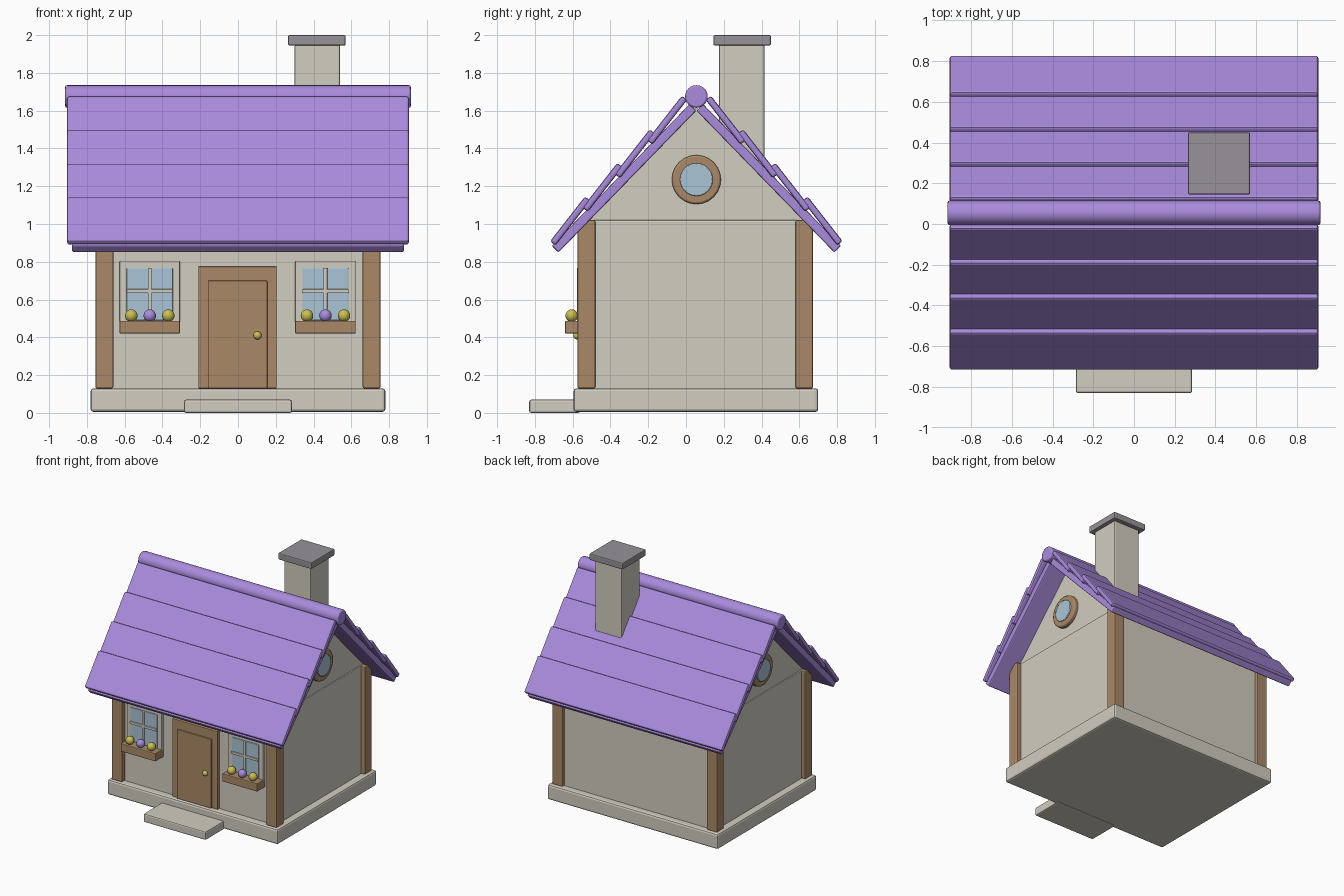
import bpy, bmesh, math
from mathutils import Matrix

old = bpy.data.objects.get("Cube")
if old:
    bpy.data.objects.remove(old, do_unlink=True)

MID = 0.055  # depth position of the ridge line


def material(name, rgb):
    m = bpy.data.materials.new(name)
    m.use_nodes = True
    m.diffuse_color = (*rgb, 1)
    m.node_tree.nodes["Principled BSDF"].inputs["Base Color"].default_value = (*rgb, 1)
    return m


CREAM = material("cream plaster", (0.64, 0.61, 0.53))
PURPLE = material("purple roof", (0.40, 0.26, 0.72))
WOOD = material("brown wood", (0.40, 0.25, 0.135))
GLASS = material("pale blue glass", (0.40, 0.56, 0.67))
GREY = material("grey stone", (0.31, 0.29, 0.32))
YELLOW = material("yellow", (0.60, 0.52, 0.08))


def finish(name, bm, mat, bevel=0.0, smooth=False):
    bmesh.ops.recalc_face_normals(bm, faces=bm.faces)
    me = bpy.data.meshes.new(name)
    bm.to_mesh(me)
    bm.free()
    me.materials.append(mat)
    ob = bpy.data.objects.new(name, me)
    bpy.context.collection.objects.link(ob)
    if bevel:
        mod = ob.modifiers.new("soft edges", 'BEVEL')
        mod.width = bevel
        mod.segments = 2
        mod.limit_method = 'ANGLE'
    if smooth:
        bpy.ops.object.select_all(action='DESELECT')
        ob.select_set(True)
        bpy.context.view_layer.objects.active = ob
        bpy.ops.object.shade_smooth_by_angle(angle=math.radians(40))
    return ob


def box(name, x, y, z, mat, bevel=0.008):
    """Box from (low, high) ranges on each axis."""
    bm = bmesh.new()
    bmesh.ops.create_cube(bm, size=1)
    for v in bm.verts:
        v.co = [r[0] if c < 0 else r[1] for c, r in zip(v.co, (x, y, z))]
    return finish(name, bm, mat, bevel)


def board(name, size, y, z, angle, bevel):
    """Roof board sloping around the x axis."""
    bm = bmesh.new()
    bmesh.ops.create_cube(bm, size=1)
    for v in bm.verts:
        v.co = [c * s for c, s in zip(v.co, size)]
    ob = finish(name, bm, PURPLE, bevel)
    ob.location = (0, y, z)
    ob.rotation_euler.x = angle
    return ob


def rod(name, radius, x, y, z, mat, sides=32, bevel=0.0):
    """Cylinder along x between two x values."""
    bm = bmesh.new()
    bmesh.ops.create_cone(bm, cap_ends=True, segments=sides, radius1=radius,
                          radius2=radius, depth=abs(x[1] - x[0]),
                          matrix=Matrix.Rotation(math.pi / 2, 4, 'Y'))
    ob = finish(name, bm, mat, bevel, True)
    ob.location = (sum(x) / 2, y, z)


def ball(name, radius, loc, mat):
    bm = bmesh.new()
    bmesh.ops.create_uvsphere(bm, u_segments=16, v_segments=10, radius=radius)
    finish(name, bm, mat, smooth=True).location = loc


# Base, step and walls
box("foundation", (-0.78, 0.78), (-0.595, 0.70), (0.005, 0.13), CREAM, 0.015)
box("door_step", (-0.285, 0.285), (-0.83, -0.56), (0, 0.07), CREAM, 0.01)
box("walls", (-0.72, 0.72), (-0.535, 0.645), (0.12, 1.02), CREAM, 0.006)

# Gable prism
bm = bmesh.new()
face = bm.faces.new([bm.verts.new((-0.71, MID + dy, z))
                     for dy, z in ((-0.585, 1.02), (0.585, 1.02), (0, 1.62))])
side = bmesh.ops.extrude_face_region(bm, geom=[face])
bmesh.ops.translate(bm, vec=(1.42, 0, 0),
                    verts=[g for g in side["geom"] if isinstance(g, bmesh.types.BMVert)])
finish("gable", bm, CREAM)

# Corner posts
for sx in (-1, 1):
    for label, y in (("front", (-0.575, -0.48)), ("back", (0.58, 0.673))):
        name = f"{label}_{'left' if sx > 0 else 'right'}_post"
        box(name, sorted((sx * 0.66, sx * 0.755)), y, (0.13, 1.02), WOOD)

# Roof: an under slab and four tilted planks on each slope
TILT = math.radians(52)
for s, label in ((-1, "front"), (1, "back")):
    board(f"{label}_roof_slab", (1.76, 1.047, 0.05),
          MID + s * 0.383, 1.242, -s * math.radians(45.8), 0.008)
    for i in range(4):
        board(f"{label}_roof_plank_{i + 1}", (1.81, 0.30, 0.036),
              MID + s * (0.668 - 0.171 * i), 1.016 + 0.178 * i, -s * TILT, 0.012)
rod("roof_ridge", 0.06, (-0.915, 0.915), MID, 1.675, PURPLE, 24, 0.01)

# Chimney
box("chimney", (0.30, 0.54), (0.175, 0.415), (1.2, 1.95), CREAM)
box("chimney_cap", (0.265, 0.57), (0.145, 0.45), (1.945, 2.0), GREY)

# Door
box("door_frame", (-0.21, 0.205), (-0.56, -0.52), (0.13, 0.775), WOOD, 0.005)
box("door", (-0.16, 0.155), (-0.572, -0.53), (0.13, 0.70), WOOD, 0.005)
ball("door_knob", 0.022, (0.103, -0.575, 0.41), YELLOW)

# Front windows with flower boxes
for cx, label in ((-0.467, "right"), (0.463, "left")):
    box(f"{label}_window_frame", (cx - 0.16, cx + 0.16), (-0.56, -0.52), (0.44, 0.805), CREAM, 0.006)
    box(f"{label}_window_glass", (cx - 0.122, cx + 0.122), (-0.568, -0.55), (0.49, 0.768), GLASS, 0.004)
    box(f"{label}_window_upright", (cx - 0.01, cx + 0.01), (-0.578, -0.56), (0.49, 0.768), CREAM, 0.003)
    box(f"{label}_window_crossbar", (cx - 0.122, cx + 0.122), (-0.578, -0.56), (0.635, 0.655), CREAM, 0.003)
    box(f"{label}_flower_box", (cx - 0.16, cx + 0.16), (-0.64, -0.53), (0.42, 0.487), WOOD, 0.006)
    for i, mat in enumerate((YELLOW, PURPLE, YELLOW)):
        ball(f"{label}_flower_{i + 1}", 0.033, (cx + (i - 1) * 0.098, -0.605, 0.515), mat)

# Round gable windows
for sx, label in ((-1, "right"), (1, "left")):
    rod(f"{label}_round_window_frame", 0.13, (sx * 0.69, sx * 0.745), MID, 1.235, WOOD, 24, 0.01)
    rod(f"{label}_round_window_glass", 0.087, (sx * 0.70, sx * 0.755), MID, 1.235, GLASS, 24, 0.005)
